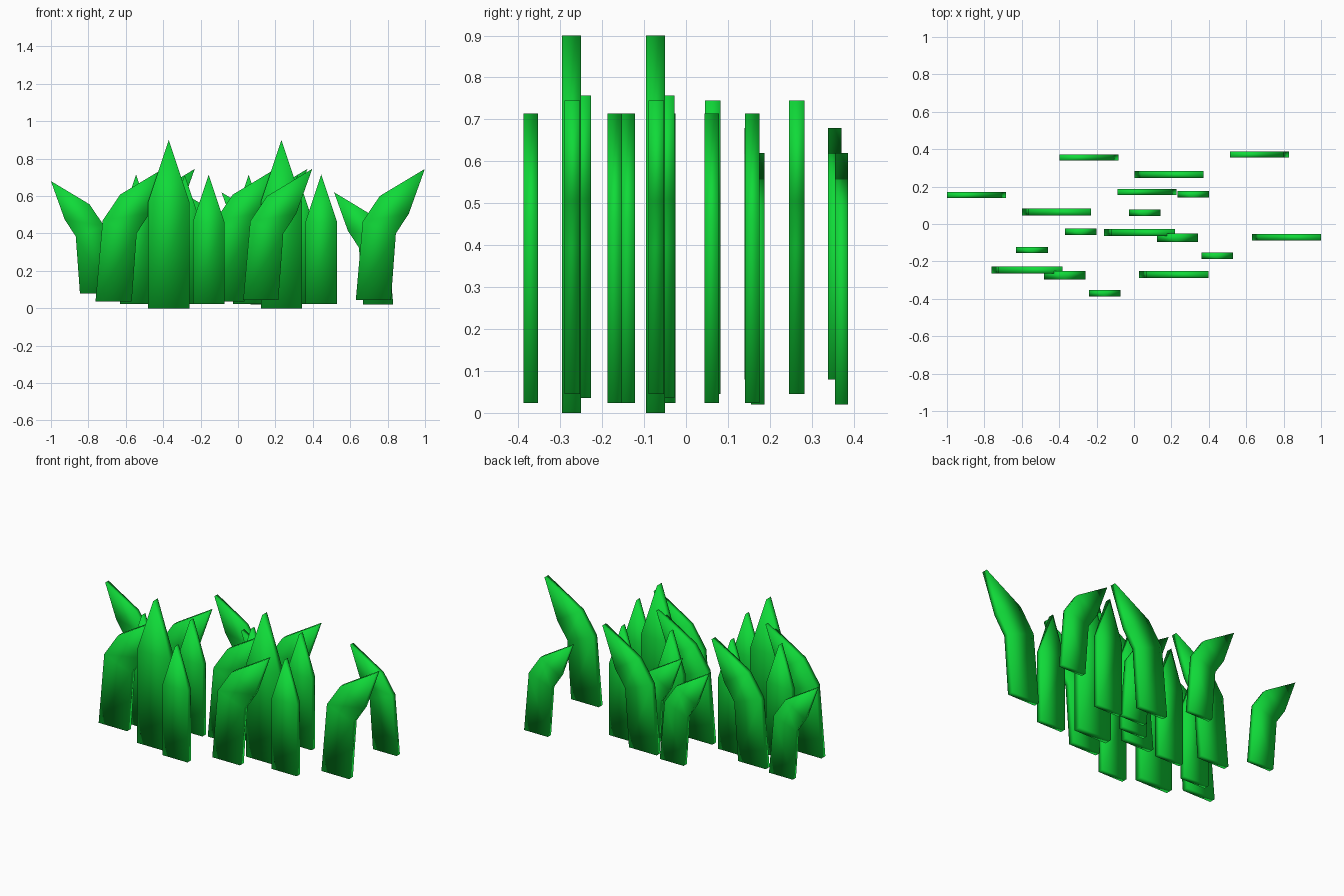
import bpy, bmesh

if "Cube" in bpy.data.objects:
    bpy.data.objects.remove(bpy.data.objects["Cube"])

green = bpy.data.materials.new("grass_green")
green.diffuse_color = (0.005, 0.70, 0.04, 1)
green.use_nodes = True
green.node_tree.nodes["Principled BSDF"].inputs["Base Color"].default_value = green.diffuse_color

# Blade outlines in x, z: rows of (left, right) points, then the tip
STRAIGHT = ([((-0.11, 0), (0.11, 0)), ((-0.11, 0.57), (0.11, 0.57))], (0, 0.90), 0.045)
BENT = ([((0, 0), (0.188, 0)), ((0.037, 0.42), (0.214, 0.355)),
         ((0.128, 0.555), (0.283, 0.46))], (0.369, 0.70), 0.037)


def blade(name, shape, x, y, z, sx, sz):
    """Extruded flat blade ending in a sharp tip; negative sx mirrors it."""
    rows, tip, thick = shape
    half = thick * sz / 2
    bm = bmesh.new()

    def pair(p):
        return [bm.verts.new((x + p[0] * sx, y + s * half, z + p[1] * sz)) for s in (-1, 1)]

    rings = []
    for l, r in rows:
        (lf, lb), (rf, rb) = pair(l), pair(r)
        rings.append([lf, rf, rb, lb])
    tf, tb = pair(tip)
    bm.faces.new(rings[0])
    for a, b in zip(rings, rings[1:]):
        for i in range(4):
            j = (i + 1) % 4
            bm.faces.new((a[i], a[j], b[j], b[i]))
    lf, rf, rb, lb = rings[-1]
    bm.faces.new((lf, rf, tf))
    bm.faces.new((rf, rb, tb, tf))
    bm.faces.new((rb, lb, tb))
    bm.faces.new((lb, lf, tf, tb))
    bmesh.ops.recalc_face_normals(bm, faces=bm.faces[:])
    for f in bm.faces:
        f.smooth = True
    me = bpy.data.meshes.new(name)
    bm.to_mesh(me)
    bm.free()
    me.materials.append(green)
    bpy.context.collection.objects.link(bpy.data.objects.new(name, me))


# One tuft of nine blades: name, shape, x, y, z, x scale, z scale
TUFT = [
    ("tall_blade", STRAIGHT, -0.37, -0.273, 0, 1, 1),
    ("short_blade_front", STRAIGHT, -0.157, -0.370, 0.023, 0.77, 0.768),
    ("short_blade_left", STRAIGHT, -0.545, -0.139, 0.023, 0.77, 0.768),
    ("short_blade_back", STRAIGHT, -0.285, -0.042, 0.023, 0.77, 0.768),
    ("right_blade_left", BENT, -0.762, -0.246, 0.036, 1.03, 1.03),
    ("right_blade_front", BENT, 0.028, -0.271, 0.045, 1, 1),
    ("right_blade_back", BENT, -0.60, 0.064, 0.045, 1, 1),
    ("left_blade_outer", BENT, -0.684, 0.155, 0.08, -0.857, 0.857),
    ("left_blade_inner", BENT, 0.228, 0.171, 0.02, -0.857, 0.857),
]

# Two identical tufts, the second shifted right and back
for k in range(2):
    for name, shape, x, y, z, sx, sz in TUFT:
        blade(f"{name}_{k + 1}", shape, x + 0.602 * k, y + 0.2 * k, z, sx, sz)
